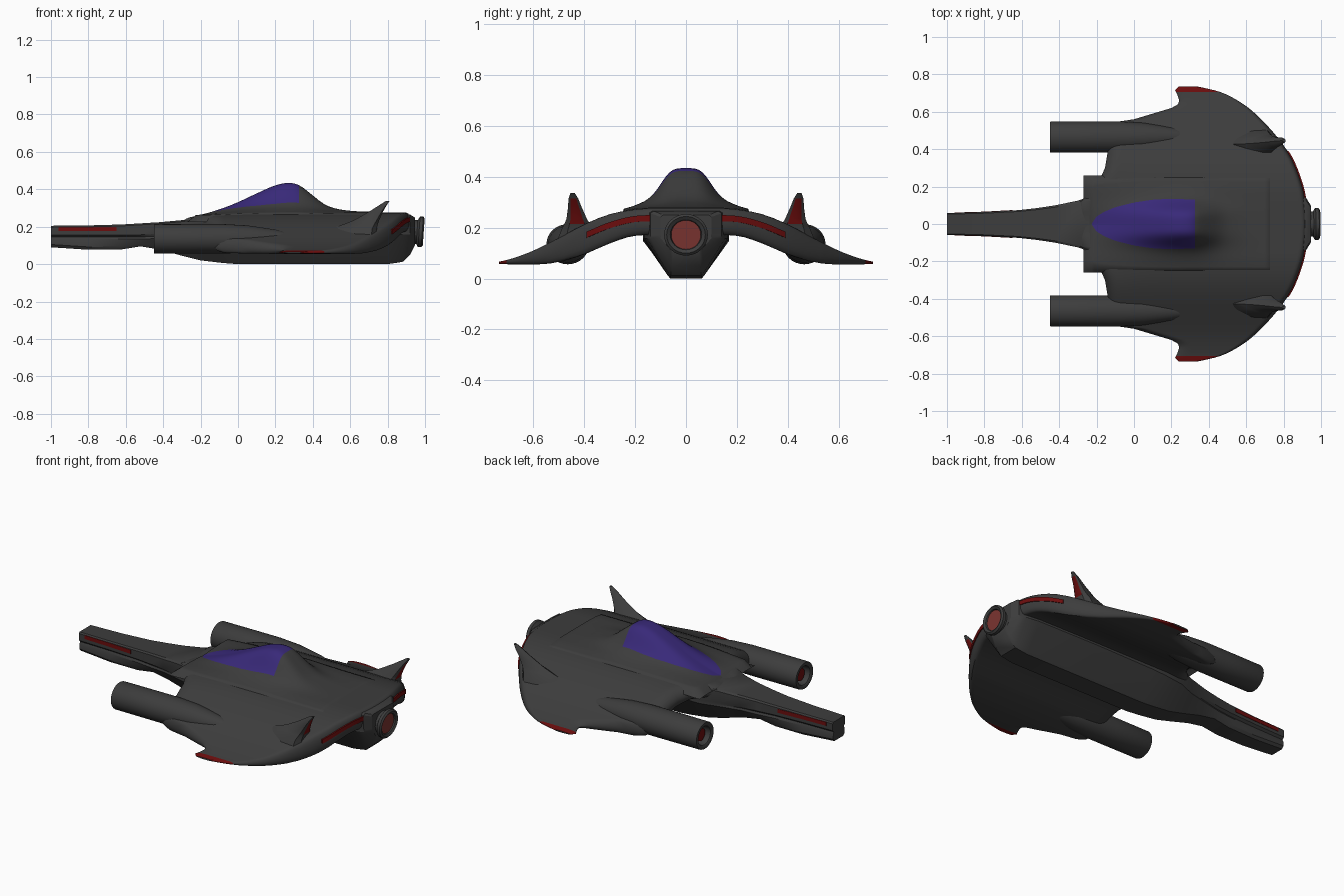
import bpy, bmesh, math
from mathutils import Vector

if "Cube" in bpy.data.objects:
    bpy.data.objects.remove(bpy.data.objects["Cube"])


def material(name, rgb):
    m = bpy.data.materials.new(name)
    m.diffuse_color = (*rgb, 1)
    m.use_nodes = True
    m.node_tree.nodes["Principled BSDF"].inputs["Base Color"].default_value = m.diffuse_color
    return m


GREY = material("dark_grey_hull", (0.046, 0.046, 0.046))
RED = material("deep_red", (0.15, 0.004, 0.004))
GLASS = material("violet_glass", (0.040, 0.022, 0.19))
GLOW = material("engine_red", (0.20, 0.035, 0.03))


def curve(pts, smooth=True):
    """Interpolating function through (x, value) pairs."""
    n = len(pts)

    def slope(i):
        a, b = pts[max(i - 1, 0)], pts[min(i + 1, n - 1)]
        return (b[1] - a[1]) / (b[0] - a[0])

    def f(x):
        if x <= pts[0][0]:
            return pts[0][1]
        for i in range(n - 1):
            (x0, v0), (x1, v1) = pts[i], pts[i + 1]
            if x <= x1:
                h = x1 - x0
                t = (x - x0) / h
                if not smooth:
                    return v0 + (v1 - v0) * t
                return ((2*t**3 - 3*t*t + 1) * v0 + (t**3 - 2*t*t + t) * h * slope(i)
                        + (3*t*t - 2*t**3) * v1 + (t**3 - t*t) * h * slope(i + 1))
        return pts[-1][1]
    return f


def loft(name, rows, mats, rule=None, ring=True, caps=(True, True), mirror=False, angle=40):
    """Skin rows of points; rule(centre, row, column) gives a material index."""
    bm = bmesh.new()
    vs = [[bm.verts.new(p) for p in r] for r in rows]
    n = len(rows[0])
    for i in range(len(rows) - 1):
        for j in range(n if ring else n - 1):
            k = (j + 1) % n
            f = bm.faces.new((vs[i][j], vs[i + 1][j], vs[i + 1][k], vs[i][k]))
            if rule:
                f.material_index = rule(f.calc_center_median(), i, j)
    if caps[0]:
        bm.faces.new(vs[0])
    if caps[1]:
        bm.faces.new(vs[-1])
    if ring:
        bmesh.ops.recalc_face_normals(bm, faces=bm.faces)
    me = bpy.data.meshes.new(name)
    bm.to_mesh(me)
    bm.free()
    ob = bpy.data.objects.new(name, me)
    bpy.context.collection.objects.link(ob)
    for m in mats:
        me.materials.append(m)
    if mirror:
        mod = ob.modifiers.new("mirror", 'MIRROR')
        mod.use_axis = (False, True, False)
    bpy.ops.object.select_all(action='DESELECT')
    bpy.context.view_layer.objects.active = ob
    ob.select_set(True)
    bpy.ops.object.shade_smooth_by_angle(angle=math.radians(angle))
    return ob


def lathe(name, profile, cy, cz, mat, sy=1.0, sz=1.0, lean=0.0, mirror=False):
    """Turn an (x, radius) profile about an axis along x."""
    rows = []
    for x, r in profile:
        ring = []
        for k in range(32):
            a = 2 * math.pi * k / 32
            dz = r * sz * math.sin(a)
            ring.append((x + lean * dz, cy + r * sy * math.cos(a), cz + dz))
        rows.append(ring)
    return loft(name, rows, [mat], mirror=mirror)


# Wing planform and thickness curves, all by distance from the centre line
lead = curve([(0, -.30), (.12, -.30), (.14, -.26), (.2, -.2), (.3, -.155), (.39, -.14), (.53, -.13),
              (.545, -.1), (.56, 0), (.59, .1), (.62, .2), (.64, .235), (.66, .242), (.69, .232),
              (.715, .22), (.735, .24)], False)
trail = curve([(0, .925), (.1, .92), (.2, .902), (.34, .85), (.42, .80), (.49, .745), (.56, .68),
               (.63, .6), (.69, .5), (.715, .43), (.735, .34)])
top = curve([(0, .275), (.15, .275), (.2, .272), (.3, .253), (.4, .213), (.5, .16), (.6, .11),
             (.68, .08), (.735, .066)])
bottom = curve([(0, .17), (.2, .168), (.3, .138), (.4, .095), (.5, .065), (.6, .055), (.735, .057)])


def deck(x, y):
    s = min(max((.1 - x) / .4, 0), 1)
    return top(y) - .034 * s * s * (3 - 2 * s) * max(0, 1 - y / .35)


def fade(d, r):
    return math.sqrt(max(0, 1 - (1 - min(max(d, 0) / r, 1)) ** 2))


# Wing: chord sections across half the span, mirrored
span = [0, .06, .12, .13, .14, .17, .2, .23, .26, .3, .345, .39, .43, .48, .53, .538, .545, .56, .575,
        .59, .605, .62, .64, .66, .675, .69, .705, .715, .725, .735]
N = 44
rows = []
for y in span:
    a, b = lead(y), trail(y)
    up, low = [], []
    for k in range(N + 1):
        x = a + (b - a) * (1 - math.cos(math.pi * k / N)) / 2
        g = fade(x - a, .07) * fade(b - x, .025)
        mid = (deck(x, y) + bottom(y)) / 2
        half = (deck(x, y) - bottom(y)) / 2
        up.append((x, y, mid + half * g))
        low.append((x, y, mid - half * g))
    rows.append(up + low[-2:0:-1])
loft("wing", rows, [GREY, RED], lambda c, i, j: int(c.y > .705 and c.x < .46),
     caps=(False, True), mirror=True)

# Fuselage: nose boom with side groove, running into the keel
# x, half width, bottom half width, top, middle, bottom, groove depth
stations = [(-1, .058, .042, .205, .145, .09, .2), (-.8, .064, .047, .207, .145, .077, .2),
            (-.62, .074, .05, .212, .145, .079, .2), (-.52, .085, .052, .218, .145, .095, .15),
            (-.42, .1, .053, .224, .15, .078, .08), (-.3, .125, .055, .235, .15, .045, .02),
            (-.2, .16, .058, .248, .155, .02, .01), (-.08, .17, .06, .255, .16, .006, .01),
            (0, .17, .062, .26, .165, 0, .01), (.4, .17, .062, .265, .17, 0, .01),
            (.8, .165, .062, .268, .17, 0, .01), (.88, .155, .06, .268, .17, .012, .01),
            (.92, .14, .055, .265, .17, .05, .01), (.945, .1, .05, .25, .17, .1, .01)]
rows = []
for x, w, wb, zt, zm, zb, g in stations:
    half = [(w * .9, zt), (w, zt - .008), (w, zm + .012), (w * (1 - g), zm), (w * (1 - g / 2), zm - .012),
            (wb + .012, zb + .015), (wb, zb)]
    rows.append([(x, y, z) for y, z in half] + [(x, -y, z) for y, z in reversed(half)])
loft("fuselage", rows, [GREY], angle=30)

# Canopy hump: a sheet whose grid follows the glass outline
ridge = curve([(-.3, .236), (-.2, .257), (-.1, .288), (0, .328), (.1, .375), (.2, .418), (.27, .431),
               (.325, .42), (.4, .364), (.45, .325), (.5, .300), (.6, .282), (.75, .276)])
outline = curve([(-.225, .004), (-.2, .04), (-.16, .065), (-.1, .09), (0, .115), (.1, .13), (.2, .135),
                 (.325, .13), (.75, .13)], False)
xs = [-.27, -.225, -.212, -.2, -.18] + [-.16 + .485 * k / 20 for k in range(21)]
xs += [.325 + .425 * k / 16 for k in range(1, 17)]
rows = []
for x in xs:
    o = outline(x)
    ys = [o * k / 10 for k in range(11)] + [o + (.26 - o) * k / 8 for k in range(1, 9)]
    row = []
    for y in ys:
        rise = (ridge(x) - deck(x, 0)) / (1 + (y / .11) ** 4)
        drop = .03 if y == ys[-1] or x in (xs[0], xs[-1]) else -.003
        row.append((x, y, deck(x, y) + rise - drop))
    rows.append(row)
loft("canopy_hump", rows, [GREY, GLASS], lambda c, i, j: int(j < 10 and -.225 < c.x < .325),
     ring=False, caps=(False, False), mirror=True, angle=60)

# Gun pods with hollow muzzles
lathe("gun_pod", [(-.40, .05), (-.445, .054), (-.45, .06), (-.45, .076), (-.445, .078), (-.2, .079),
                  (-.08, .079), (.05, .072), (.2, .05), (.35, .012)],
      .465, .135, GREY, sy=1.06, mirror=True)
lathe("muzzle_glow", [(-.425, .036), (-.40, .036)], .465, .135, RED, mirror=True)

# Tail nozzle
lathe("engine_nozzle", [(.965, .056), (.985, .062), (.993, .076), (.985, .086), (.968, .086), (.957, .068),
                        (.93, .068)], 0, .172, GREY, sz=.95, lean=.07)
lathe("engine_glow", [(.978, .058), (.962, .058)], 0, .172, GLOW, sz=1.0, lean=.07)

# Tail fins: sharp front, flat back with a red panel
rows = []
for z, x0, x1, y, w in [(.14, .44, .74, .425, .085), (.19, .50, .742, .425, .066), (.215, .57, .748, .428, .050),
                        (.235, .62, .755, .43, .040), (.28, .70, .775, .437, .027),
                        (.315, .755, .795, .443, .019), (.337, .79, .81, .446, .008)]:
    d = x1 - x0
    half = [(x0 + .25 * d, w * .5), (x0 + .6 * d, w * .95), (x1 - .1 * d, w), (x1, w * .6)]
    rows.append([(x0, y, z)] + [(px, y + py, z) for px, py in half]
                + [(px, y - py, z) for px, py in reversed(half)])
loft("tail_fin", rows, [GREY, RED], lambda c, i, j: int(j == 4 and 2 <= i <= 4), mirror=True)


def strip(name, pts, n, h):
    """Thin red plate along a path, facing direction n."""
    n = Vector(n).normalized() * .004
    up = Vector((0, 0, h / 2))
    rows = [[p - n - up, p + n - up, p + n + up, p - n + up] for p in map(Vector, pts)]
    loft(name, rows, [RED], mirror=True)


# Red stripes on the nose sides and along the wing's rear edge
side = curve([(s[0], s[1]) for s in stations[:4]], False)
strip("nose_stripe", [(x, side(x) - .002, .187) for x in (-.96, -.8, -.65)], (0, 1, 0), .022)
ys = [.14 + .25 * k / 14 for k in range(15)]
strip("rear_stripe", [(trail(y) + .001, y, (top(y) + bottom(y)) / 2 + .014) for y in ys], (1, .25, 0), .024)
